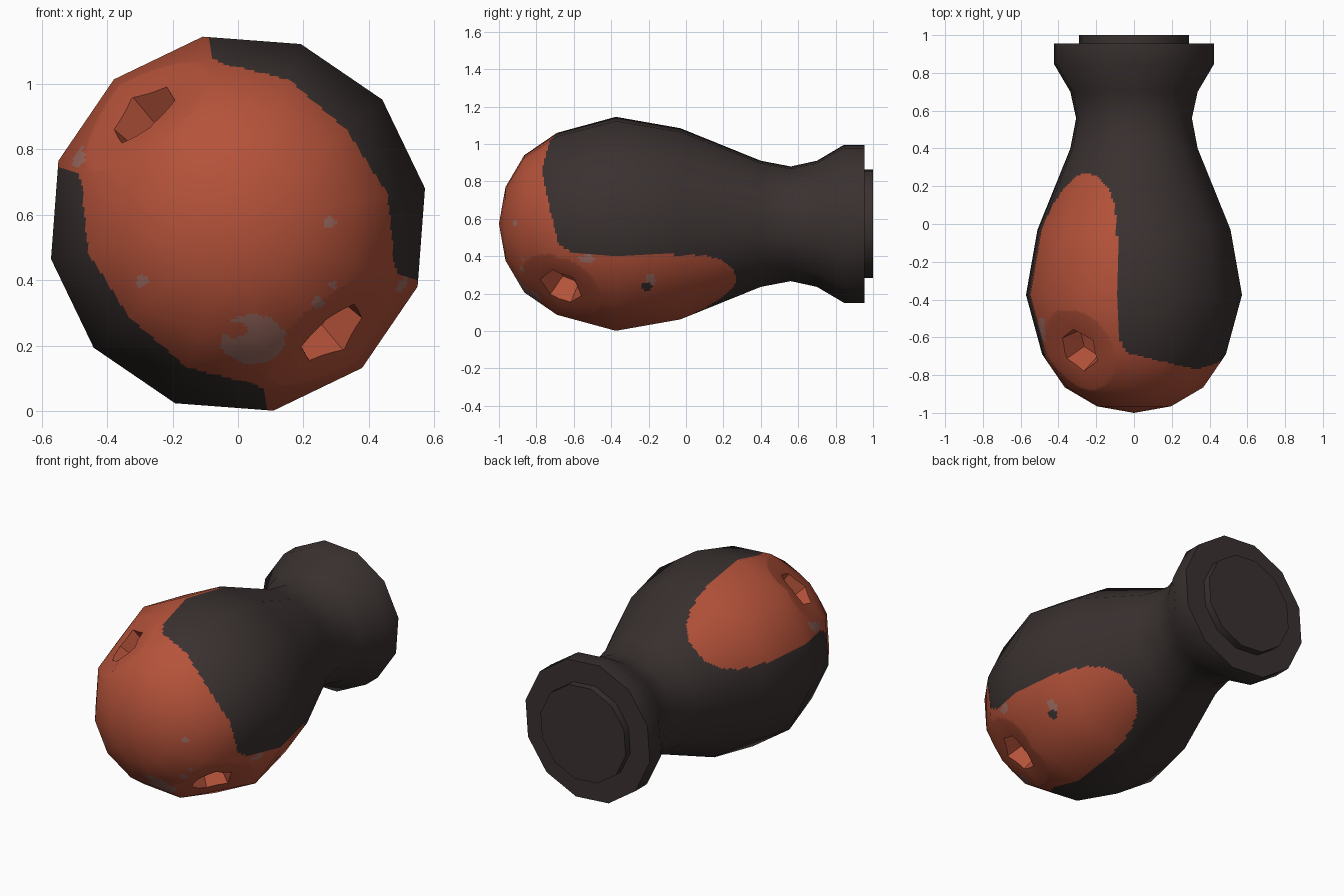
import bpy, bmesh, math
from mathutils import Vector

if "Cube" in bpy.data.objects:
    bpy.data.objects.remove(bpy.data.objects["Cube"])

CZ = 0.573                      # height of the body axis
OFF = math.radians(10.7)        # turn of the 12-sided section
SIDES, SUB = 12, 16
LOBE = math.radians(130.7)      # red lobes and holes at this angle and opposite
PROFILE = [(-1.0, 0), (-.965, .2), (-.865, .373), (-.69, .495), (-.375, .582),
           (-.03, .52), (.4, .343), (.56, .312), (.7, .343), (.845, .43), (.955, .43)]


def material(name, rgb):
    m = bpy.data.materials.new(name)
    m.diffuse_color = (*rgb, 1)
    m.use_nodes = True
    m.node_tree.nodes["Principled BSDF"].inputs["Base Color"].default_value = m.diffuse_color
    return m


MATS = [material("red_clay", (.46, .085, .042)),
        material("charcoal", (.042, .031, .030)),
        material("worn_grey", (.36, .16, .13))]


def lerp_table(table, t):
    if t <= table[0][0]:
        return table[0][1]
    for (a, va), (b, vb) in zip(table, table[1:]):
        if t <= b:
            return va + (vb - va) * (t - a) / (b - a)
    return table[-1][1]


def radial(angle):
    return Vector((math.cos(angle), 0, math.sin(angle)))


HOLES = []
for a in (LOBE, LOBE + math.pi):
    axis = (radial(a) * .91 + Vector((0, -.42, 0))).normalized()
    HOLES.append((radial(a) * .495 + Vector((0, -.69, CZ)), axis))


# Body: 12-sided turned shape, split finely so the paint edges can follow faces
def build_body():
    bm = bmesh.new()
    corners = [radial(OFF + i * math.tau / SIDES) for i in range(SIDES)]
    section = [corners[i].lerp(corners[(i + 1) % SIDES], s / SUB)
               for i in range(SIDES) for s in range(SUB)]
    rows = []
    for (y0, r0), (y1, r1) in zip(PROFILE, PROFILE[1:]):
        n = math.ceil(math.hypot(y1 - y0, r1 - r0) / .012) if y0 < .3 else 1
        rows += [(y0 + (y1 - y0) * k / n, r0 + (r1 - r0) * k / n)
                 for k in range(1, n + 1)]

    def place(p):
        # shallow dent around each hole
        for c, axis in HOLES:
            d = (p - c).length
            if d < .24:
                return p - axis * .055 * (1 - d / .24)
        return p

    rings = [[bm.verts.new(place(s * r + Vector((0, y, CZ)))) for s in section]
             for y, r in rows]
    n = len(section)
    tip = bm.verts.new((0, -1, CZ))
    for i in range(n):
        j = (i + 1) % n
        bm.faces.new((tip, rings[0][i], rings[0][j]))
        for a, b in zip(rings, rings[1:]):
            bm.faces.new((a[i], b[i], b[j], a[j]))
    bm.faces.new(rings[-1])
    bmesh.ops.recalc_face_normals(bm, faces=bm.faces)
    me = bpy.data.meshes.new("body")
    bm.to_mesh(me)
    bm.free()
    ob = bpy.data.objects.new("body", me)
    bpy.context.collection.objects.link(ob)
    for m in MATS:
        me.materials.append(m)
    return ob


body = build_body()

# Two six-sided tapered holes
bpy.context.view_layer.objects.active = body
for c, axis in HOLES:
    bpy.ops.mesh.primitive_cone_add(vertices=6, radius1=.095, radius2=.165, depth=.36,
                                    location=c - axis * .01)
    cutter = bpy.context.object
    cutter.name = "hole_cutter"
    cutter.rotation_mode = 'QUATERNION'
    cutter.rotation_quaternion = axis.to_track_quat('Z', 'Y')
    bpy.context.view_layer.update()
    bpy.context.view_layer.objects.active = body
    mod = body.modifiers.new("hole", 'BOOLEAN')
    mod.operation, mod.solver, mod.object = 'DIFFERENCE', 'EXACT', cutter
    bpy.ops.object.modifier_apply(modifier=mod.name)
    bpy.data.objects.remove(cutter)

# Paint rule: dark side panels, red front cap and two red lobes, small worn spots
LOBE_WIDTH = [(-.6, 31.5), (-.1, 31.5), (.0, 30), (.1, 28), (.2, 21), (.25, 12), (.27, 0)]
PANEL_FRONT = [(31, -.60), (36, -.68), (45, -.70), (60, -.73), (90, -.77)]
FRONT_SPOTS = [(.28, .577, .018, .02), (-.293, .395, .017, .018), (.247, .332, .018, .02),
               (.288, .385, .012, .012), (-.49, .78, .022, .03)]
SIDE_SPOTS = [(-.53, .385, .045, .02), (-.19, .27, .028, .035)]


def inside(u, v, e):
    return ((u - e[0]) / e[2]) ** 2 + ((v - e[1]) / e[3]) ** 2 < 1


def paint(p):
    x, y, z = p
    phi = math.degrees(math.atan2(z - CZ, x) - LOBE) % 180
    phi = min(phi, 180 - phi)
    if y > .27 or (phi > lerp_table(LOBE_WIDTH, y) and y > lerp_table(PANEL_FRONT, phi)):
        return 1
    if y < -.5:
        if inside(x, z, (.045, .22, .1, .075)) and not inside(x, z, (-.01, .25, .04, .025)):
            return 2
        if any(inside(x, z, e) for e in FRONT_SPOTS):
            return 2
    if x > 0:
        if inside(y, z, (-.21, .238, .032, .02)):
            return 1
        if any(inside(y, z, e) for e in SIDE_SPOTS):
            return 2
    return 0


me = body.data
for f in me.polygons:
    f.material_index = paint(f.center)
    f.use_smooth = True

# Smooth shading across the coarse facets, crisp at holes and rim
seg = [Vector((r1 - r0, y0 - y1)).normalized()
       for (y0, r0), (y1, r1) in zip(PROFILE, PROFILE[1:])]
# seg holds (axial slope, -run); turn into (outward, along y) normals
seg = [Vector((-s.y, -s.x)) for s in seg]
norms = [Vector((0, -1))] + [(a + b).normalized() for a, b in zip(seg, seg[1:])] + [seg[-1]]
NORMAL = [(p[0], n) for p, n in zip(PROFILE, norms)]


def soft_normal(p):
    out = Vector((p.x, 0, p.z - CZ))
    if out.length > 1e-6:
        out.normalize()
    n = lerp_table(NORMAL, p.y)
    res = (out * n.x + Vector((0, n.y, 0))).normalized()
    for c, axis in HOLES:
        d = c - p
        if d.length < .24:
            side = d - axis * d.dot(axis)
            if side.length > 1e-6:
                res = (res + side.normalized() * .22).normalized()
    return res


soft = [soft_normal(v.co) for v in me.vertices]
loops = [None] * len(me.loops)
for f in me.polygons:
    fn = f.normal.copy()
    for li in f.loop_indices:
        s = soft[me.loops[li].vertex_index]
        loops[li] = s if s.dot(fn) > .86 else fn
me.normals_split_custom_set(loops)

# Rear plug: thin disc on the back end
bpy.ops.mesh.primitive_cylinder_add(vertices=12, radius=.295, depth=.06,
                                    location=(0, .97, CZ),
                                    rotation=(math.pi / 2, 0, 0))
plug = bpy.context.object
plug.name = "rear_plug"
# line its corners up with the body section
plug.rotation_euler = (math.pi / 2, -OFF, 0)
plug.data.materials.append(MATS[1])
bpy.ops.object.shade_smooth_by_angle(angle=math.radians(35))
